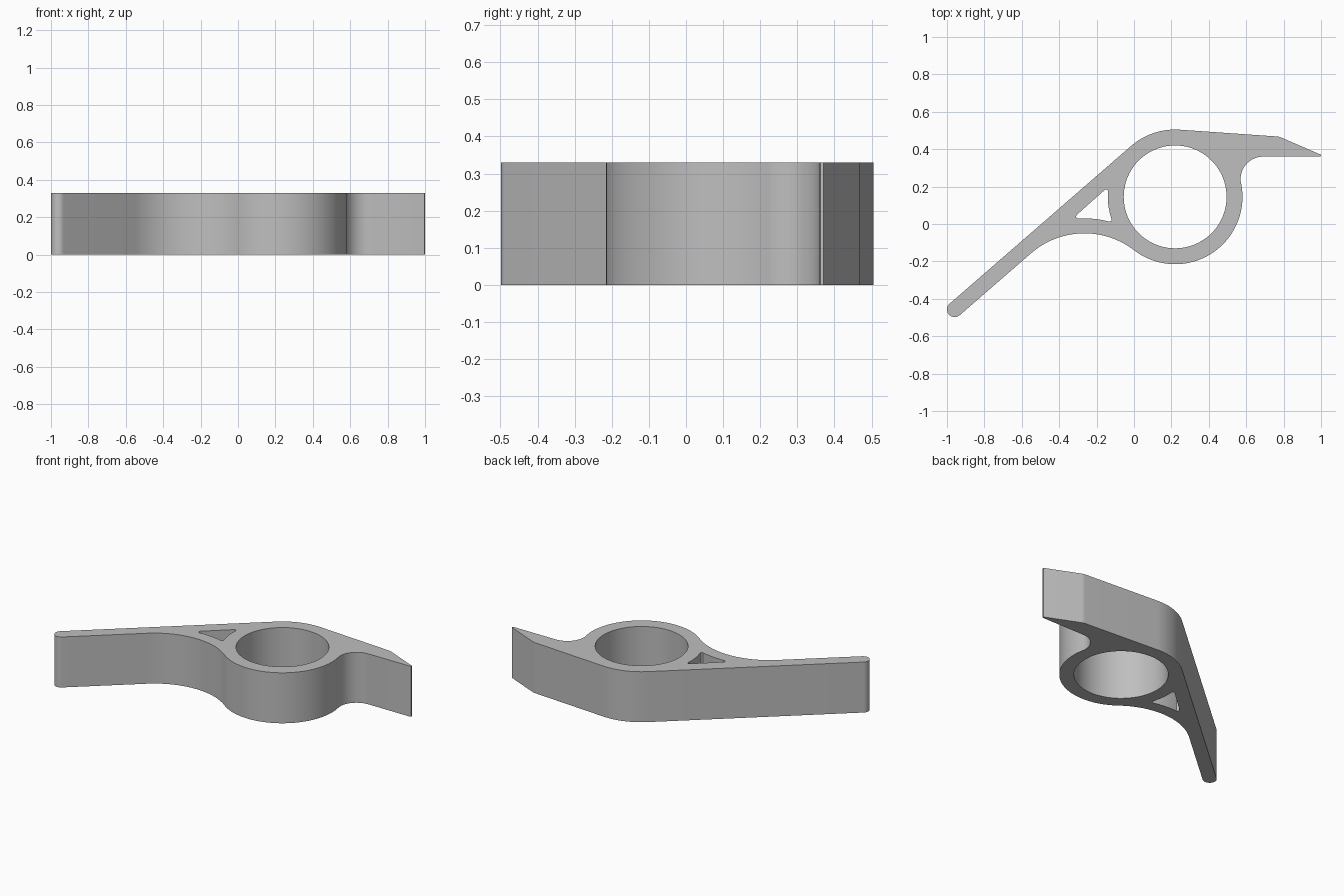
import bpy
import bmesh
from math import cos, sin, radians

cube = bpy.data.objects.get("Cube")
if cube:
    bpy.data.objects.remove(cube, do_unlink=True)

HEIGHT = 0.33
RING = (0.22, 0.145)      # ring centre
RING_R, HOLE_R = 0.36, 0.275
SLOPE = 41                # handle direction in degrees
UNDER = (-0.265, -0.485)  # centre of the hollow under the handle
UNDER_R = 0.435


def arc(centre, radius, start, end, steps):
    """Points along an arc, angles in degrees."""
    angles = [radians(start + (end - start) * i / steps) for i in range(steps + 1)]
    return [(centre[0] + radius * cos(a), centre[1] + radius * sin(a)) for a in angles]


# Outer outline, counter-clockwise from the lower left of the ring
outline = arc(RING, RING_R, 232.4, 371.4, 56)             # outside of ring
outline += arc((0.69, 0.24), 0.12, 191.4, 90, 24)[1:]     # fillet under beak
outline += [(0.99, 0.36), (0.998, 0.362), (1.0, 0.37)]    # beak tip
outline += arc((0.762, 0.412), 0.056, 65, 86, 5)          # beak shoulder
outline += arc(RING, RING_R, 86, 90 + SLOPE, 20)          # top of ring
outline += arc((-0.959, -0.457), 0.041, 90 + SLOPE, 270 + SLOPE, 20)  # handle end
outline += arc(UNDER, UNDER_R, 90 + SLOPE, 52.4, 36)[:-1]  # hollow under handle

# Finger hole and the small three-sided window
ring_hole = arc(RING, HOLE_R, 0, 360, 80)[:-1]
window = [(-0.31, 0.037), (-0.307, 0.048), (-0.16, 0.179), (-0.15, 0.186), (-0.142, 0.184)]
window += arc(RING, RING_R, 175, 198, 10)
window += [(-0.12, 0.018)]
window += arc(UNDER, UNDER_R + 0.08, 75, 94, 10)

# Fill the profile and extrude it upwards
bm = bmesh.new()
edges = []
for loop in (outline, ring_hole, window):
    verts = [bm.verts.new((x, y, 0)) for x, y in loop]
    edges += [bm.edges.new((v, verts[i - 1])) for i, v in enumerate(verts)]
bmesh.ops.triangle_fill(bm, edges=edges, use_beauty=True, use_dissolve=False)
result = bmesh.ops.extrude_face_region(bm, geom=bm.faces[:], use_keep_orig=True)
top = [g for g in result["geom"] if isinstance(g, bmesh.types.BMVert)]
bmesh.ops.translate(bm, verts=top, vec=(0, 0, HEIGHT))
bmesh.ops.recalc_face_normals(bm, faces=bm.faces[:])

mesh = bpy.data.meshes.new("ring_handle")
bm.to_mesh(mesh)
bm.free()
body = bpy.data.objects.new("ring_handle", mesh)
bpy.context.collection.objects.link(body)

# Plain grey
grey = bpy.data.materials.new("light_grey")
grey.use_nodes = True
grey.diffuse_color = (0.52, 0.52, 0.52, 1)
grey.node_tree.nodes["Principled BSDF"].inputs["Base Color"].default_value = (0.52, 0.52, 0.52, 1)
mesh.materials.append(grey)

bpy.ops.object.select_all(action="DESELECT")
body.select_set(True)
bpy.context.view_layer.objects.active = body
bpy.ops.object.shade_smooth_by_angle(angle=radians(20))
